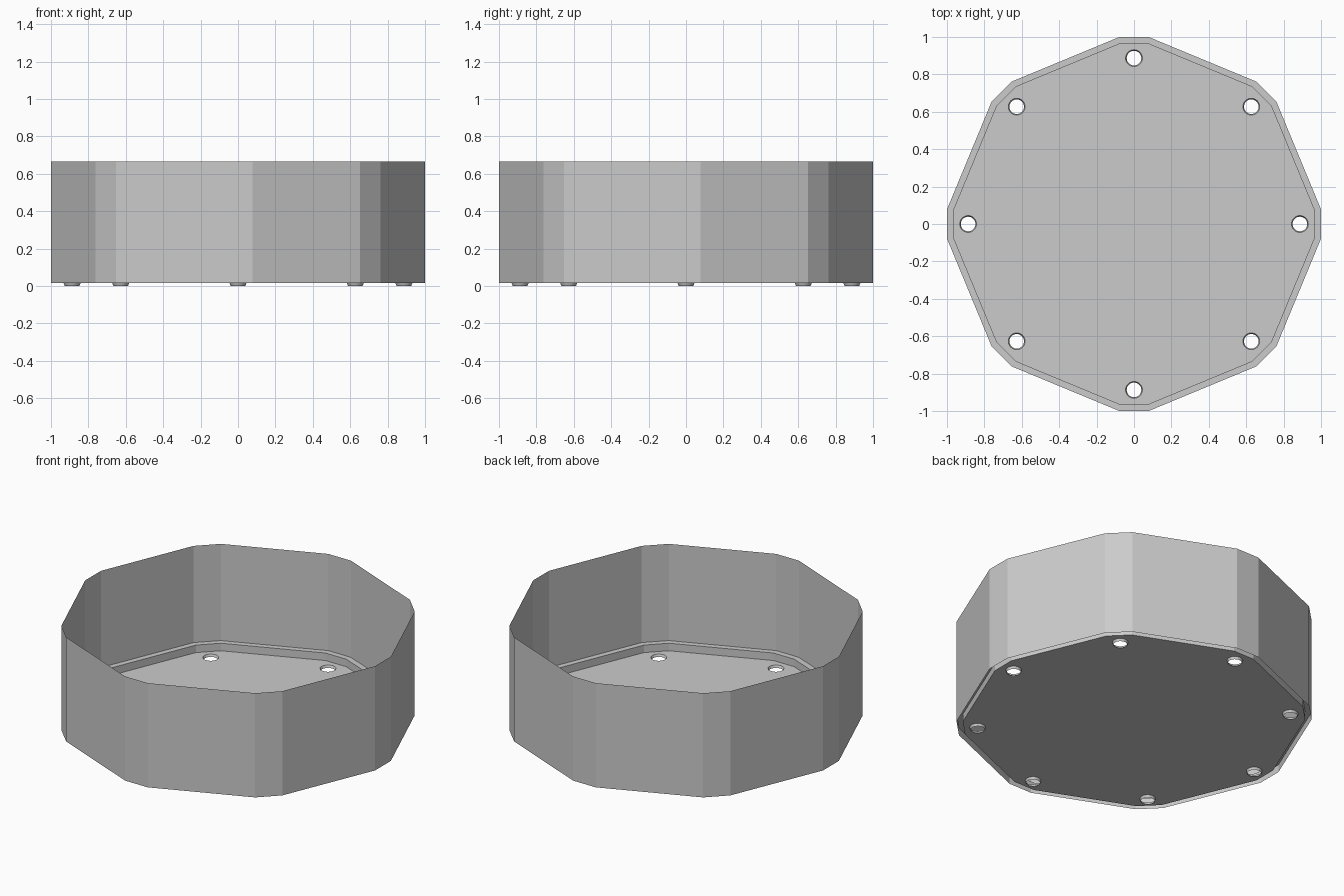
import bpy
import bmesh
import math
from mathutils import Vector

if "Cube" in bpy.data.objects:
    bpy.data.objects.remove(bpy.data.objects["Cube"])

TOP, LEDGE, FLOOR = 0.665, 0.062, 0.015
HOLE_ORBIT, HOLE_R, LIP_R, SIDES = 0.887, 0.045, 0.039, 32

grey = bpy.data.materials.new("plain grey")
grey.diffuse_color = (0.6, 0.6, 0.6, 1)
grey.use_nodes = True
grey.node_tree.nodes["Principled BSDF"].inputs["Base Color"].default_value = grey.diffuse_color


def octagon(flat, half, z):
    """Octagon with chamfered corners: a short edge every 45 degrees."""
    pts = []
    for k in range(8):
        a = math.radians(45 * k)
        for s in (-half, half):
            pts.append(Vector((flat * math.cos(a) - s * math.sin(a),
                               flat * math.sin(a) + s * math.cos(a), z)))
    return pts


def hole_ring(k, r, z):
    a = math.radians(45 * k)
    cx, cy = HOLE_ORBIT * math.cos(a), HOLE_ORBIT * math.sin(a)
    return [Vector((cx + r * math.cos(t), cy + r * math.sin(t), z))
            for t in (2 * math.pi * i / SIDES for i in range(SIDES))]


def loft(bm, ring_a, ring_b):
    a = [bm.verts.new(p) for p in ring_a]
    b = [bm.verts.new(p) for p in ring_b]
    for i in range(len(a)):
        j = (i + 1) % len(a)
        bm.faces.new((a[i], a[j], b[j], b[i]))


def finish(name, bm):
    mesh = bpy.data.meshes.new(name)
    bm.to_mesh(mesh)
    bm.free()
    mesh.materials.append(grey)
    ob = bpy.data.objects.new(name, mesh)
    bpy.context.collection.objects.link(ob)
    return ob


# thin outer wall
bm = bmesh.new()
loft(bm, octagon(1, 0.078, FLOOR), octagon(1, 0.078, TOP))
finish("outer_wall", bm)

# narrow ledge and the step down to the floor
bm = bmesh.new()
loft(bm, octagon(1, 0.078, LEDGE), octagon(0.965, 0.072, LEDGE))
loft(bm, octagon(0.965, 0.072, LEDGE), octagon(0.965, 0.072, FLOOR))
bmesh.ops.remove_doubles(bm, verts=bm.verts[:], dist=1e-4)
finish("inner_ledge", bm)

# floor plate pierced by eight round holes
bm = bmesh.new()
loops = [octagon(0.965, 0.072, FLOOR)]
loops += [hole_ring(k, HOLE_R, FLOOR) for k in range(8)]
for loop in loops:
    vs = [bm.verts.new(p) for p in loop]
    for i in range(len(vs)):
        bm.edges.new((vs[i - 1], vs[i]))
bmesh.ops.triangle_fill(bm, edges=bm.edges[:], use_beauty=True,
                        use_dissolve=False, normal=(0, 0, 1))
bm.normal_update()
for f in bm.faces:
    if f.normal.z < 0:
        f.normal_flip()
finish("floor_plate", bm)

# tapered lips hanging below the holes
bm = bmesh.new()
for k in range(8):
    loft(bm, hole_ring(k, HOLE_R, FLOOR), hole_ring(k, LIP_R, 0))
for f in bm.faces:
    f.smooth = True
finish("hole_lips", bm)
